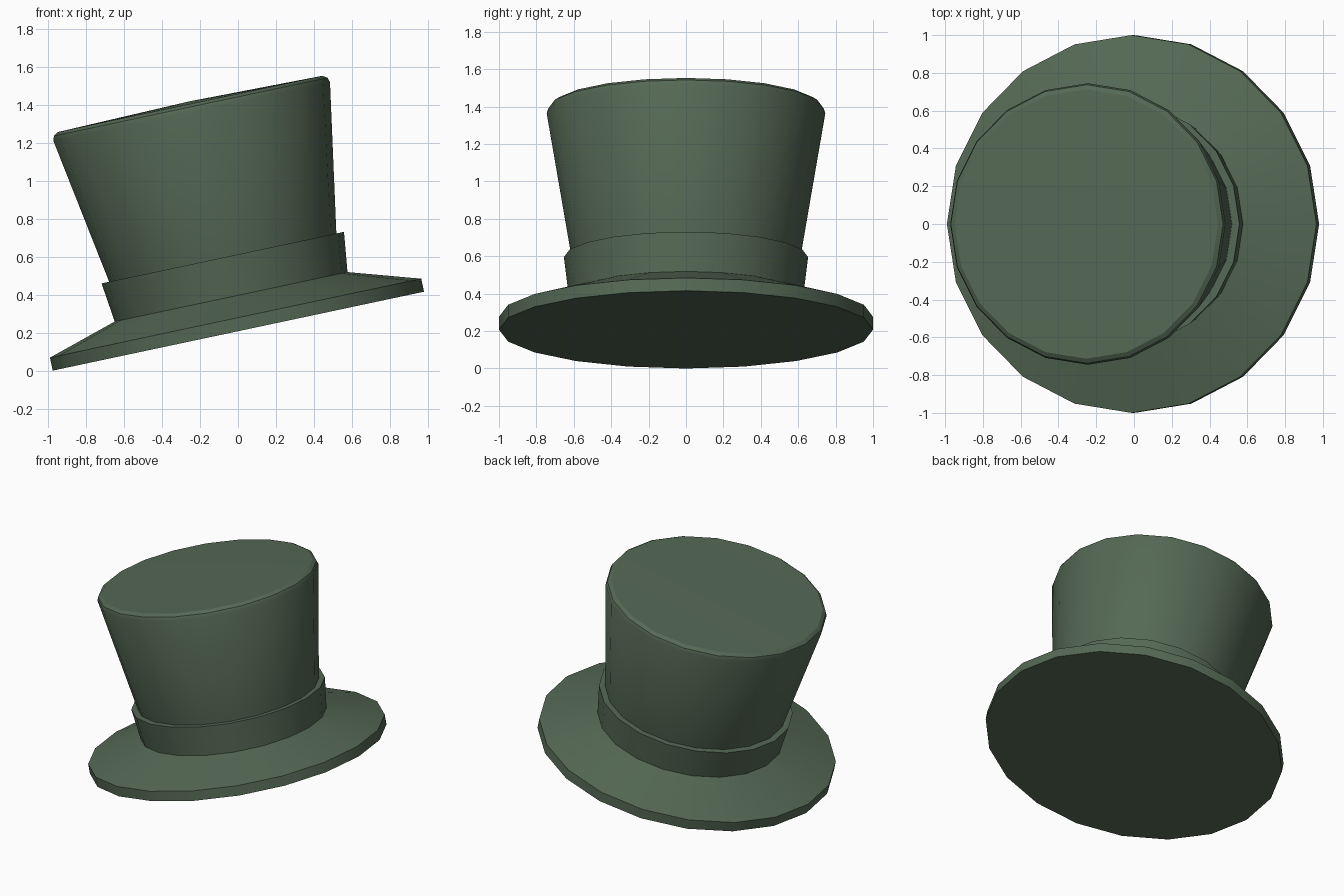
import bpy, bmesh
from math import radians, cos, sin, pi
from mathutils import Matrix

if "Cube" in bpy.data.objects:
    bpy.data.objects.remove(bpy.data.objects["Cube"])

SIDES = 20
TILT = radians(12)
# whole hat leans to the left, resting on the left edge of the brim
PLACE = Matrix.Translation((0.002, 0, sin(TILT))) @ Matrix.Rotation(-TILT, 4, 'Y')

green = bpy.data.materials.new("green_felt")
green.diffuse_color = (0.09, 0.14, 0.09, 1)
green.use_nodes = True
green.node_tree.nodes["Principled BSDF"].inputs["Base Color"].default_value = green.diffuse_color


def lathe(name, profile):
    """Revolve (radius, height) points, listed from the bottom outward and up."""
    bm = bmesh.new()
    rings = []
    for r, h in profile:
        if r == 0:
            rings.append([bm.verts.new((0, 0, h))] * SIDES)
        else:
            rings.append([bm.verts.new((r * cos(2 * pi * k / SIDES),
                                        r * sin(2 * pi * k / SIDES), h))
                          for k in range(SIDES)])
    for a, b in zip(rings, rings[1:]):
        for k in range(SIDES):
            n = (k + 1) % SIDES
            corners = dict.fromkeys((a[k], a[n], b[n], b[k]))
            bm.faces.new(list(corners))
    bm.transform(PLACE)
    mesh = bpy.data.meshes.new(name)
    bm.to_mesh(mesh)
    bm.free()
    mesh.materials.append(green)
    ob = bpy.data.objects.new(name, mesh)
    bpy.context.collection.objects.link(ob)
    bpy.ops.object.select_all(action='DESELECT')
    ob.select_set(True)
    bpy.context.view_layer.objects.active = ob
    bpy.ops.object.shade_smooth_by_angle(angle=radians(30))
    return ob


# brim: flat underside, thin rim, top sloping up to the band
lathe("brim", [(0, 0), (1.0, 0), (1.0, 0.07), (0.627, 0.185)])
# hat band with a narrow ledge on top
lathe("band", [(0.627, 0.185), (0.653, 0.396), (0.612, 0.396)])
# flared crown with a chamfered, very slightly domed top
lathe("crown", [(0.612, 0.396), (0.745, 1.183), (0.737, 1.208), (0.713, 1.224), (0, 1.238)])
